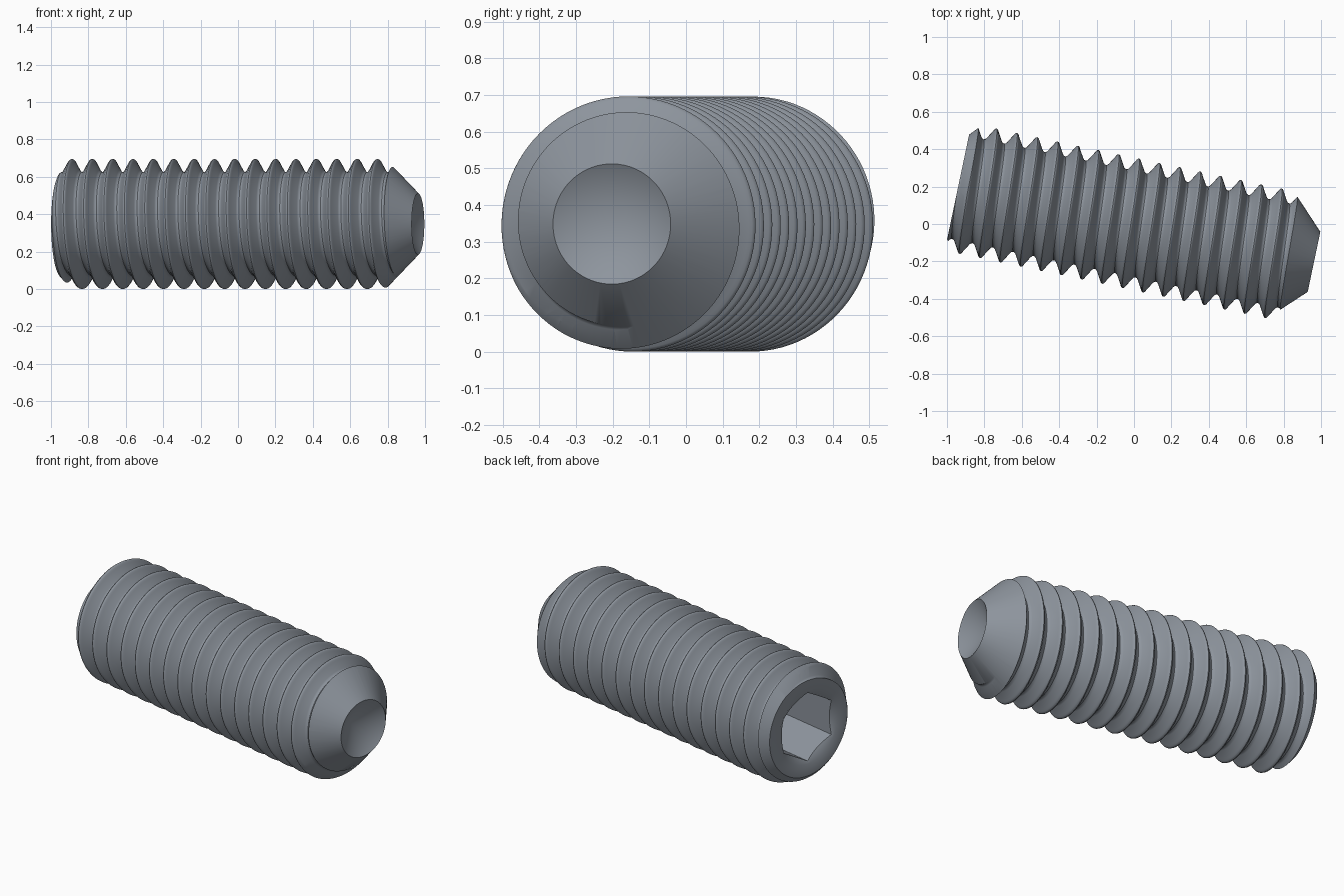
import bpy, bmesh
from math import pi, cos, sin, radians, floor
from mathutils import Matrix

cube = bpy.data.objects.get("Cube")
if cube:
    bpy.data.objects.remove(cube, do_unlink=True)

SEGMENTS = 96
CREST_R, THREAD_DEPTH, PITCH = 0.348, 0.07, 0.1113
CREST_START = -0.824            # a crest on the local +y side
BACK, TIP = -0.961, 0.9835      # socket face and cup rim along the axis

steel = bpy.data.materials.new("steel_grey")
steel.use_nodes = True
colour = (0.27, 0.30, 0.34, 1)
steel.diffuse_color = colour
steel.node_tree.nodes["Principled BSDF"].inputs["Base Color"].default_value = colour


def make_object(name, bm):
    bmesh.ops.recalc_face_normals(bm, faces=bm.faces)
    mesh = bpy.data.meshes.new(name)
    bm.to_mesh(mesh)
    bm.free()
    mesh.materials.append(steel)
    obj = bpy.data.objects.new(name, mesh)
    bpy.context.collection.objects.link(obj)
    return obj


def lathe(name, profile, segments, start=0.0):
    """Revolve (position, radius) points around the x axis."""
    bm = bmesh.new()
    rings = []
    for x, r in profile:
        if r == 0:
            rings.append([bm.verts.new((x, 0, 0))] * segments)
        else:
            angles = [start + 2 * pi * j / segments for j in range(segments)]
            rings.append([bm.verts.new((x, r * cos(a), r * sin(a))) for a in angles])
    for low, high in zip(rings, rings[1:]):
        for j in range(segments):
            n = (j + 1) % segments
            corners = [low[j], low[n], high[n], high[j]]
            bm.faces.new(list(dict.fromkeys(corners)))
    return make_object(name, bm)


def threaded_rod(name):
    """Closed right-handed helical thread, longer than the finished screw."""
    half = [(0, 0), (0.05, 0.03), (0.09, 0.11), (0.13, 0.23),
            (0.36, 0.85), (0.42, 0.96), (0.5, 1)]
    cycle = half + [(1 - f, d) for f, d in half[-2:0:-1]]
    steps = len(cycle)
    turns = 23
    rows = turns * steps
    first = CREST_START - 3 * PITCH
    bm = bmesh.new()
    grid = {}

    def vert(k, j):
        if j == SEGMENTS:
            k, j = k + steps, 0
        if (k, j) not in grid:
            frac, depth = cycle[k % steps]
            x = first + PITCH * (k // steps + frac + j / SEGMENTS)
            r = CREST_R - THREAD_DEPTH * depth
            a = 2 * pi * j / SEGMENTS
            grid[k, j] = bm.verts.new((x, r * cos(a), r * sin(a)))
        return grid[k, j]

    for k in range(rows - steps):
        for j in range(SEGMENTS):
            bm.faces.new((vert(k, j), vert(k, j + 1), vert(k + 1, j + 1), vert(k + 1, j)))
    # Close both ends
    edges = [e for e in bm.edges if e.is_boundary]
    caps = bmesh.ops.holes_fill(bm, edges=edges, sides=0)["faces"]
    bmesh.ops.poke(bm, faces=caps)
    return make_object(name, bm)


def combine(target, other, operation):
    bpy.context.view_layer.objects.active = target
    mod = target.modifiers.new(operation, "BOOLEAN")
    mod.operation = operation
    mod.solver = "EXACT"
    mod.object = other
    bpy.ops.object.modifier_apply(modifier=mod.name)
    bpy.data.objects.remove(other, do_unlink=True)


screw = threaded_rod("threaded_set_screw")

# Outer envelope: countersunk back, chamfer, conical point and hollow cup
envelope = lathe("envelope_cutter", [
    (BACK + 0.124, 0), (BACK, 0.215), (BACK, 0.286), (BACK + 0.075, 0.37),
    (TIP - 0.206, 0.37), (TIP, 0.164), (TIP - 0.095, 0)], SEGMENTS)
envelope.hide_render = True
combine(screw, envelope, "INTERSECT")

# Hexagonal drive socket with corners up and down
socket = lathe("socket_cutter", [
    (BACK - 0.1, 0), (BACK - 0.1, 0.202), (BACK + 0.45, 0.202), (BACK + 0.5, 0)],
    6, radians(30))
socket.hide_render = True
combine(screw, socket, "DIFFERENCE")

# Lay the screw on the ground, turned slightly
screw.data.transform(Matrix.Translation((0, 0, CREST_R)) @ Matrix.Rotation(radians(-11.87), 4, "Z"))
for obj in bpy.context.selected_objects:
    obj.select_set(False)
screw.select_set(True)
bpy.context.view_layer.objects.active = screw
bpy.ops.object.shade_smooth_by_angle(angle=radians(32))
